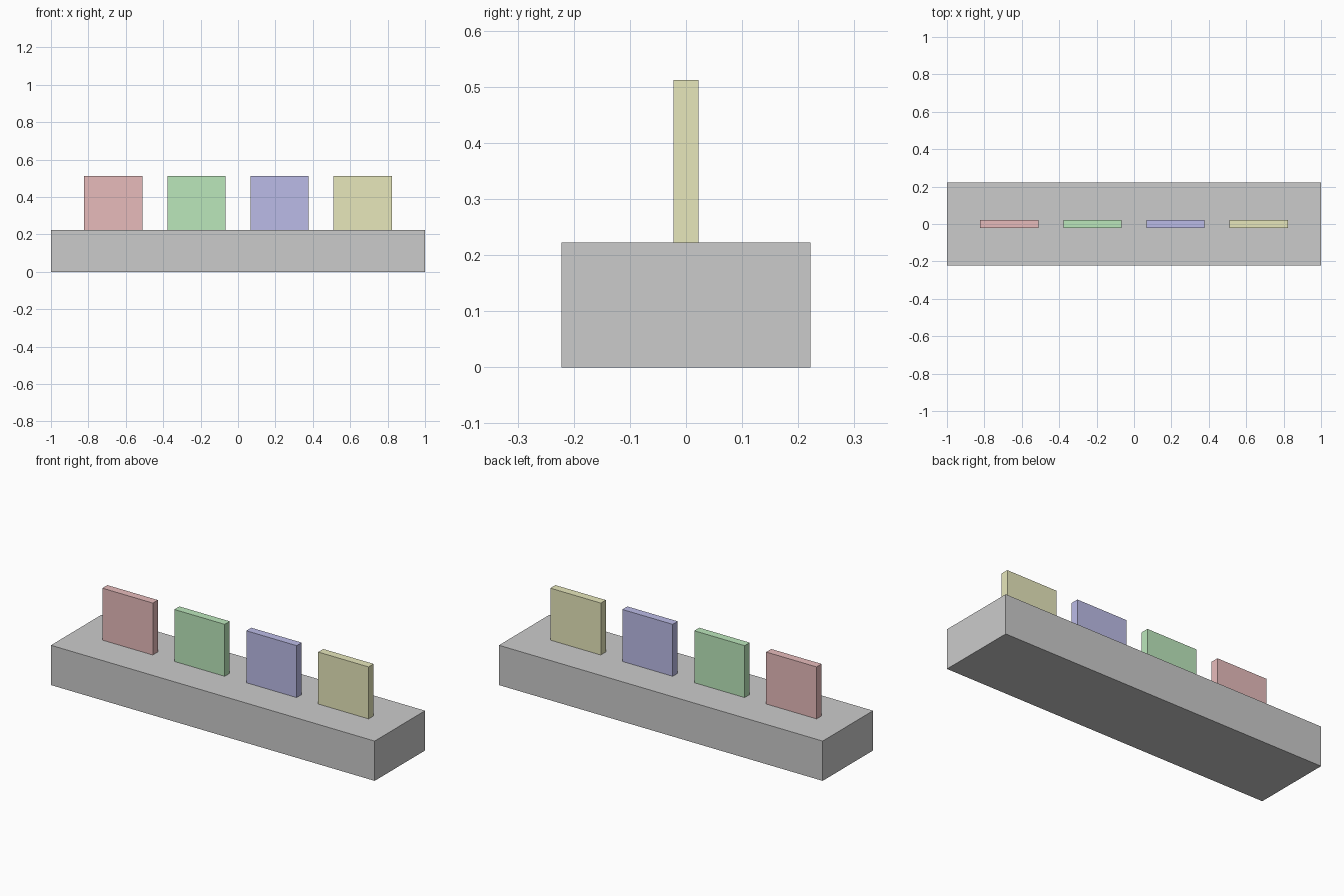
import bpy

if "Cube" in bpy.data.objects:
    bpy.data.objects.remove(bpy.data.objects["Cube"])


def box(name, x, y, z, color=None):
    """Axis-aligned box from (min, max) ranges."""
    bpy.ops.mesh.primitive_cube_add(size=1, location=[sum(r) / 2 for r in (x, y, z)])
    ob = bpy.context.object
    ob.name = name
    ob.scale = [r[1] - r[0] for r in (x, y, z)]
    bpy.ops.object.transform_apply(location=False, rotation=False, scale=True)
    if color:
        mat = bpy.data.materials.new(name + "_paint")
        mat.diffuse_color = (*color, 1)
        mat.use_nodes = True
        mat.node_tree.nodes["Principled BSDF"].inputs["Base Color"].default_value = mat.diffuse_color
        ob.data.materials.append(mat)
    return ob


# Long base block
BASE_TOP = 0.2222
box("base", (-1, 1), (-0.2222, 0.2222), (0, BASE_TOP))

# Row of four evenly spaced upright coloured plates
SPACING, HALF_WIDTH = 0.4444, 0.1556
plates = [
    ("red_plate", (0.8, 0.5, 0.5)),
    ("green_plate", (0.5, 0.8, 0.5)),
    ("blue_plate", (0.5, 0.5, 0.8)),
    ("yellow_plate", (0.8, 0.8, 0.5)),
]
for i, (name, color) in enumerate(plates):
    cx = (i - 1.5) * SPACING
    box(name, (cx - HALF_WIDTH, cx + HALF_WIDTH), (-0.0222, 0.0222),
        (BASE_TOP, 0.5122), color)
